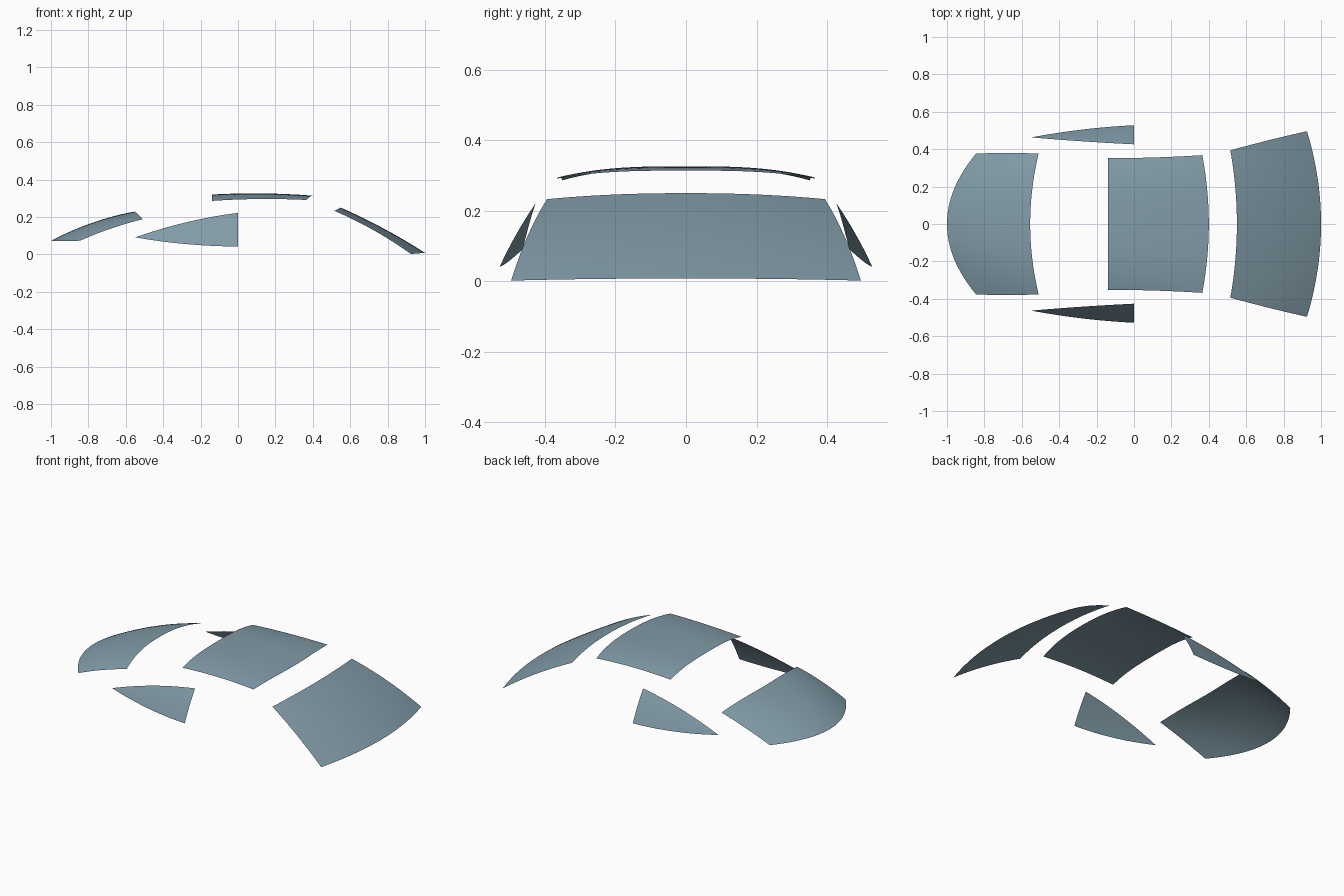
import bpy

if "Cube" in bpy.data.objects:
    bpy.data.objects.remove(bpy.data.objects["Cube"])

# Tinted glass colour
glass = bpy.data.materials.new("tinted_glass")
glass.diffuse_color = (0.22, 0.33, 0.39, 1)
glass.use_nodes = True
glass.node_tree.nodes["Principled BSDF"].inputs["Base Color"].default_value = glass.diffuse_color


def quad(a, b, c, t):
    """Quadratic through a (t=0), b (t=0.5), c (t=1), component by component."""
    wa, wb, wc = (1 - t) * (1 - 2 * t), 4 * t * (1 - t), t * (2 * t - 1)
    return [wa * p + wb * q + wc * r for p, q, r in zip(a, b, c)]


def sheet(name, point, nu, nv):
    """Smooth curved sheet; point(u, v) gives a position for u, v in 0..1."""
    verts = [point(i / nu, j / nv) for i in range(nu + 1) for j in range(nv + 1)]
    n = nv + 1
    faces = [(i * n + j, (i + 1) * n + j, (i + 1) * n + j + 1, i * n + j + 1)
             for i in range(nu) for j in range(nv)]
    mesh = bpy.data.meshes.new(name)
    mesh.from_pydata(verts, [], faces)
    mesh.shade_smooth()
    mesh.materials.append(glass)
    obj = bpy.data.objects.new(name, mesh)
    bpy.context.collection.objects.link(obj)
    return obj


def bowed_glass(name, rows, power):
    """Glass spanning the width; each row: centre x, centre z, corner x, y, z."""
    def point(u, v):
        cx, cz, ex, ey, ez = quad(*rows, u)
        s = 2 * v - 1
        return (cx + (ex - cx) * s * s, ey * s, cz + (ez - cz) * abs(s) ** power)
    return sheet(name, point, 16, 32)


# Windscreen
bowed_glass("windscreen", [(0.55, 0.25, 0.515, 0.394, 0.233),
                           (0.783, 0.136, 0.725, 0.449, 0.129),
                           (1.0, 0.008, 0.925, 0.496, 0.002)], 2.2)

# Roof panel
bowed_glass("roof_glass", [(-0.14, 0.32, -0.14, 0.352, 0.286),
                           (0.13, 0.326, 0.113, 0.356, 0.296),
                           (0.40, 0.314, 0.365, 0.368, 0.291)], 3)

# Rear window with rounded tail
bowed_glass("rear_glass", [(-1.0, 0.072, -0.845, 0.376, 0.073),
                           (-0.785, 0.167, -0.68, 0.380, 0.138),
                           (-0.555, 0.229, -0.51, 0.376, 0.188)], 2.6)


# Side windows: tapered sheet between a lower and an upper edge, mirrored
def side_point(u, v):
    low = quad((-0.55, -0.463, 0.091), (-0.275, -0.505, 0.055), (0, -0.528, 0.042), u)
    top = quad((-0.55, -0.463, 0.091), (-0.275, -0.442, 0.172), (0, -0.426, 0.222), u)
    p = [a + (b - a) * v for a, b in zip(low, top)]
    bulge = 0.016 * u * v * (1 - v)
    return (p[0], p[1] - bulge, p[2] + bulge * 0.5)


side = sheet("side_windows", side_point, 16, 8)
mirror = side.modifiers.new("Mirror", 'MIRROR')
mirror.use_axis = (False, True, False)
mirror.use_mirror_merge = False
